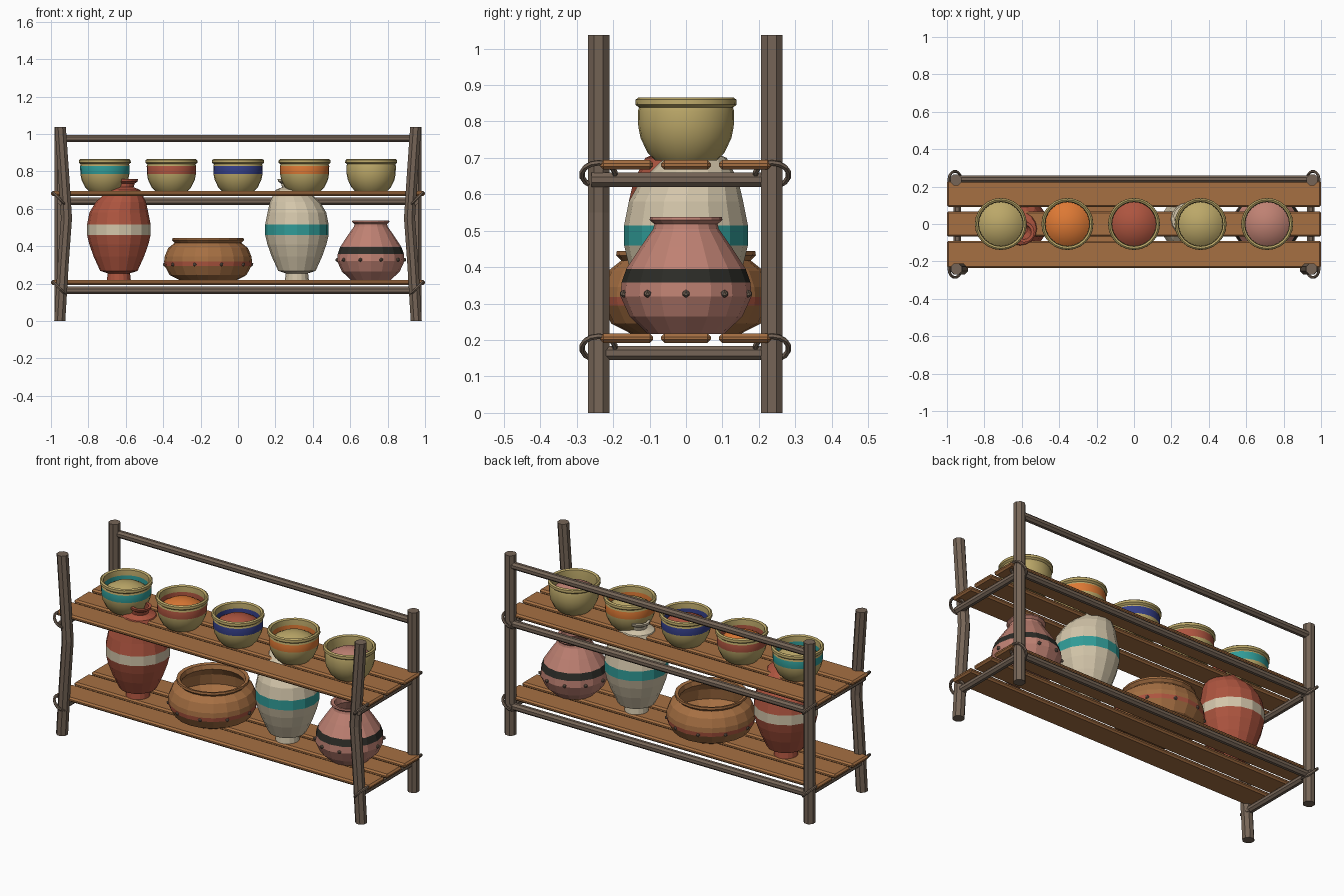
import bpy, bmesh
from math import sin, cos, pi, radians
from mathutils import Vector

if "Cube" in bpy.data.objects:
    bpy.data.objects.remove(bpy.data.objects["Cube"])


def material(name, *rgb):
    m = bpy.data.materials.new(name)
    m.use_nodes = True
    m.diffuse_color = (*rgb, 1)
    m.node_tree.nodes["Principled BSDF"].inputs["Base Color"].default_value = (*rgb, 1)
    return m


GREY = material("grey_wood", .18, .13, .095)
BROWN = material("warm_brown", .38, .16, .055)
RED = material("terracotta", .42, .09, .05)
CREAM = material("cream", .65, .56, .40)
TEAL = material("teal", .03, .33, .31)
PINK = material("dusty_pink", .52, .22, .17)
BLACK = material("charcoal", .025, .025, .02)
KHAKI = material("straw_yellow", .50, .39, .14)
NAVY = material("deep_blue", .035, .05, .25)
ORANGE = material("orange", .72, .19, .035)


def finish(name, bm, mats, smooth=False):
    bmesh.ops.recalc_face_normals(bm, faces=bm.faces)
    mesh = bpy.data.meshes.new(name)
    bm.to_mesh(mesh)
    bm.free()
    for m in mats:
        mesh.materials.append(m)
    obj = bpy.data.objects.new(name, mesh)
    bpy.context.collection.objects.link(obj)
    if smooth:
        bpy.ops.object.select_all(action='DESELECT')
        obj.select_set(True)
        bpy.context.view_layer.objects.active = obj
        bpy.ops.object.shade_smooth_by_angle(angle=radians(35))
    return obj


def bridge(bm, rings):
    n = len(rings[0])
    for a, b in zip(rings, rings[1:]):
        for i in range(n):
            j = (i + 1) % n
            bm.faces.new((a[i], a[j], b[j], b[i]))


def pole(name, points, radius, sides=8):
    """Round bar through a few points."""
    pts = [Vector(p) for p in points]
    turn = (pts[-1] - pts[0]).to_track_quat('Z', 'Y')
    bm = bmesh.new()
    rings = []
    for p in pts:
        ring = []
        for i in range(sides):
            a = 2 * pi * (i + .5) / sides
            ring.append(bm.verts.new(p + turn @ Vector((cos(a), sin(a), 0)) * radius))
        rings.append(ring)
    bridge(bm, rings)
    bm.faces.new(rings[0])
    bm.faces.new(rings[-1])
    return finish(name, bm, [GREY])


def lathe(name, x, profile, mat, bands=(), sides=16, lean=(0, 0), smooth=False):
    """Turned vessel; bands are (low, high, material), lean shifts the neck."""
    bm = bmesh.new()
    rings = []
    for r, z in profile:
        k = max(0, (z - .6) / .15)
        rings.append([bm.verts.new((x + lean[0] * k + r * cos(2 * pi * i / sides),
                                    lean[1] * k + r * sin(2 * pi * i / sides), z))
                      for i in range(sides)])
    bridge(bm, rings)
    widest = max(r for r, z in profile)
    for f in bm.faces:
        c = f.calc_center_median()
        outside = (c.x - x) ** 2 + c.y ** 2 > (widest * .83) ** 2
        for n, (low, high, m) in enumerate(bands):
            if low < c.z < high and outside:
                f.material_index = n + 1
    bmesh.ops.remove_doubles(bm, verts=bm.verts, dist=.0001)
    return finish(name, bm, [mat] + [b[2] for b in bands], smooth)


def studs(name, x, radius, z, phase):
    bm = bmesh.new()
    for i in range(10):
        a = 2 * pi * i / 10 + phase
        made = bmesh.ops.create_icosphere(bm, subdivisions=1, radius=.011)
        bmesh.ops.translate(bm, verts=made["verts"],
                            vec=(x + radius * cos(a), radius * sin(a), z))
    finish(name, bm, [GREY])


# Posts: bent at the front, straight at the back
for side, s in (("left", 1), ("right", -1)):
    pole("front_post_" + side,
         [(s * x, -.24, z) for x, z in ((.953, 0), (.935, .3), (.917, .55), (.93, .75), (.95, 1.037))], .032)
    pole("back_post_" + side, [(s * .952, .236, 0), (s * .952, .236, 1.037)], .032)

# Back top rail
pole("back_top_rail", [(-.95, .24, .975), (.95, .24, .975)], .021)

# Two shelves with rails, planks and lashings
for level, top in (("lower", .218), ("upper", .694)):
    rail_z = top - .054
    pole(level + "_back_rail", [(-.95, .24, rail_z), (.95, .24, rail_z)], .021)
    for y, width, part in ((-.163, .146, "front"), (0, .136, "middle"), (.162, .142, "back")):
        bm = bmesh.new()
        bmesh.ops.create_cube(bm, size=1)
        bmesh.ops.scale(bm, verts=bm.verts, vec=(2, width, .026))
        bmesh.ops.translate(bm, verts=bm.verts, vec=(0, y, top - .013))
        plank = finish(f"{level}_{part}_plank", bm, [BROWN])
        bevel = plank.modifiers.new("worn_edges", 'BEVEL')
        bevel.width = .009
        bevel.segments = 1
    for side, s in (("left", 1), ("right", -1)):
        pole(f"{level}_side_rail_{side}", [(s * .945, -.26, rail_z), (s * .945, .265, rail_z)], .021)
        for y, part in ((-.24, "front"), (.236, "back")):
            bpy.ops.mesh.primitive_torus_add(
                major_radius=.046, minor_radius=.008, major_segments=14, minor_segments=6,
                location=(s * .957, y, rail_z + .014), rotation=(0, -s * radians(45), 0))
            ring = bpy.context.object
            ring.name = f"{level}_{part}_lashing_{side}"
            ring.data.materials.append(GREY)

# Two tall jars
jar = [(0, .217), (.064, .217), (.06, .255), (.1, .268), (.135, .345), (.158, .41), (.17, .46),
       (.17, .515), (.157, .58), (.135, .635), (.085, .70), (.045, .715), (.044, .735),
       (.056, .745), (.056, .76), (.04, .76), (.036, .70), (0, .69)]
lathe("red_jar", -.637, jar, RED, [(.46, .515, CREAM)], lean=(.045, -.04))
lathe("cream_jar", .315, jar, CREAM, [(.46, .515, TEAL)], lean=(-.045, .04))

# Wide open pot
wide = [(0, .217), (.15, .217), (.205, .245), (.232, .295), (.235, .318), (.232, .345),
        (.213, .39), (.178, .418), (.192, .432), (.19, .444), (.172, .44), (.165, .415),
        (.2, .37), (.21, .31), (.14, .24), (0, .235)]
lathe("wide_pot", -.16, wide, BROWN, [(.295, .318, RED)], sides=20)
studs("wide_pot_studs", -.16, .232, .302, 0)

# Round pot with dark band
round_pot = [(0, .217), (.105, .217), (.155, .265), (.18, .32), (.177, .358), (.164, .395),
             (.125, .455), (.09, .505), (.087, .518), (.1, .53), (.098, .538), (.08, .535),
             (.075, .50), (.13, .42), (.14, .3), (0, .25)]
lathe("round_pot", .71, round_pot, PINK, [(.358, .395, BLACK)])
studs("round_pot_studs", .71, .18, .327, 0)

# Row of spice bowls
bowl = [(0, .693), (.085, .693), (.106, .715), (.125, .755), (.131, .786), (.132, .828),
        (.129, .838), (.139, .846), (.138, .86), (.13, .866), (.12, .86), (.117, .83),
        (.117, .79), (0, .75)]
heap = [(.118, .80), (.1, .815), (.07, .832), (.035, .843), (0, .847)]
for n, (stripe, spice) in enumerate(((TEAL, KHAKI), (RED, ORANGE), (NAVY, RED),
                                     (ORANGE, KHAKI), (KHAKI, PINK))):
    x = (n - 2) * .356
    bands = [(.786, .828, stripe)] if stripe is not KHAKI else []
    lathe(f"bowl_{n + 1}", x, bowl, KHAKI, bands, sides=24, smooth=True)
    lathe(f"spice_heap_{n + 1}", x, heap, spice, sides=24, smooth=True)
